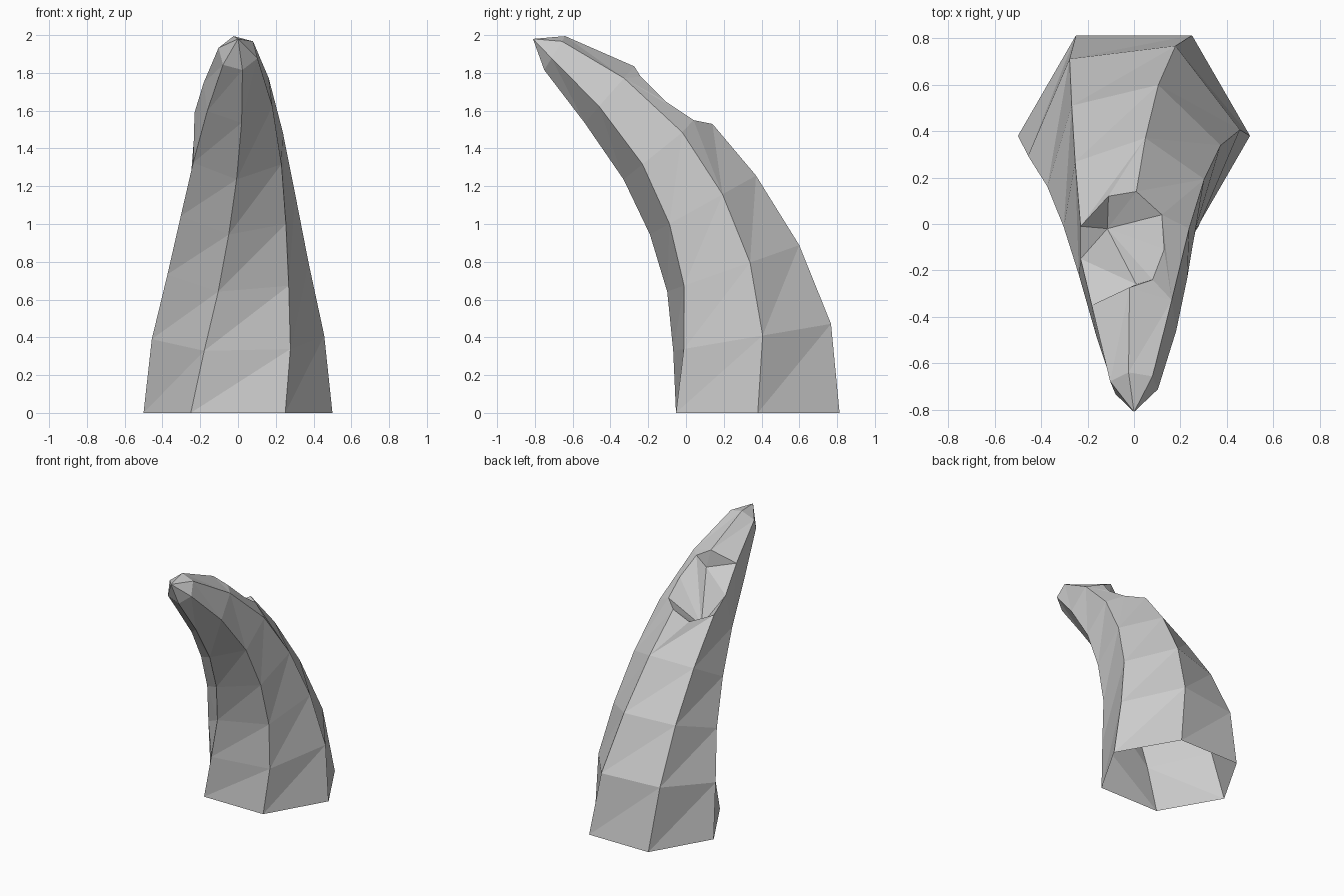
import bpy
import bmesh
from math import cos, sin, radians
from mathutils import Vector

cube = bpy.data.objects.get("Cube")
if cube:
    bpy.data.objects.remove(cube, do_unlink=True)

stone = bpy.data.materials.new("grey stone")
stone.use_nodes = True
grey = (0.6, 0.6, 0.6, 1)
stone.diffuse_color = grey
stone.node_tree.nodes["Principled BSDF"].inputs["Base Color"].default_value = grey

SIDES = 6
TWIST, TILT = radians(7.1), radians(9.7)   # added at every ring
# Rings of the horn: radius, y and z of the centre
RINGS = [(.5, .38, 0), (.46, .35, .4), (.385, .25, .765), (.325, .09, 1.1),
         (.27, -.12, 1.405), (.2, -.405, 1.685), (.108, -.695, 1.905)]

bm = bmesh.new()


def point(*co):
    return bm.verts.new(co)


def fan(hub, rim):
    for a, b in zip(rim, rim[1:]):
        bm.faces.new((hub, a, b))


def ring(index, radius, y, z):
    verts = []
    tilt = TILT * index
    for k in range(SIDES):
        angle = radians(60 * k - 120) + TWIST * index
        out = radius * sin(angle)
        verts.append(point(radius * cos(angle), y + out * cos(tilt), z + out * sin(tilt)))
    return verts


rings = [ring(i, *r) for i, r in enumerate(RINGS)]
low, high = rings[4], rings[5]

# Chipped hollow in the upper back: rim and floor points
low[3].co = Vector((.01, .14, 1.53))
back = point(-.11, .12, 1.46)
left_low = point(.12, .04, 1.55)
left_mid = point(.13, -.11, 1.65)
left_top = point(.08, -.24, 1.78)
right_mid = point(-.23, -.15, 1.59)
pit = point(-.115, -.02, 1.38)
ledge = point(.01, -.26, 1.70)

# Twisted six-sided wall; three panels are broken by the hollow
extra = {(3, 2): [left_low], (3, 3): [back]}
broken = {(4, 2), (4, 3), (4, 4)}
for i, (below, above) in enumerate(zip(rings, rings[1:])):
    for k in range(SIDES):
        n = (k + 1) % SIDES
        if (i, k) not in broken:
            fan(below[k], [below[n], above[n], *extra.get((i, k), []), above[k]])

# Remains of the broken panels
fan(high[2], [low[2], left_low, left_mid, left_top, high[3]])
fan(low[5], [high[5], high[4], right_mid, low[4]])

# Floor and walls of the hollow
fan(pit, [ledge, left_top, left_mid, left_low, low[3], back, low[4], right_mid, ledge])
fan(ledge, [right_mid, high[4], high[3], left_top])

# Pointed tip; the base stays open
fan(point(0, -.81, 1.98), rings[-1] + rings[-1][:1])

mesh = bpy.data.meshes.new("horn")
bm.to_mesh(mesh)
bm.free()
mesh.materials.append(stone)
horn = bpy.data.objects.new("horn", mesh)
bpy.context.collection.objects.link(horn)
